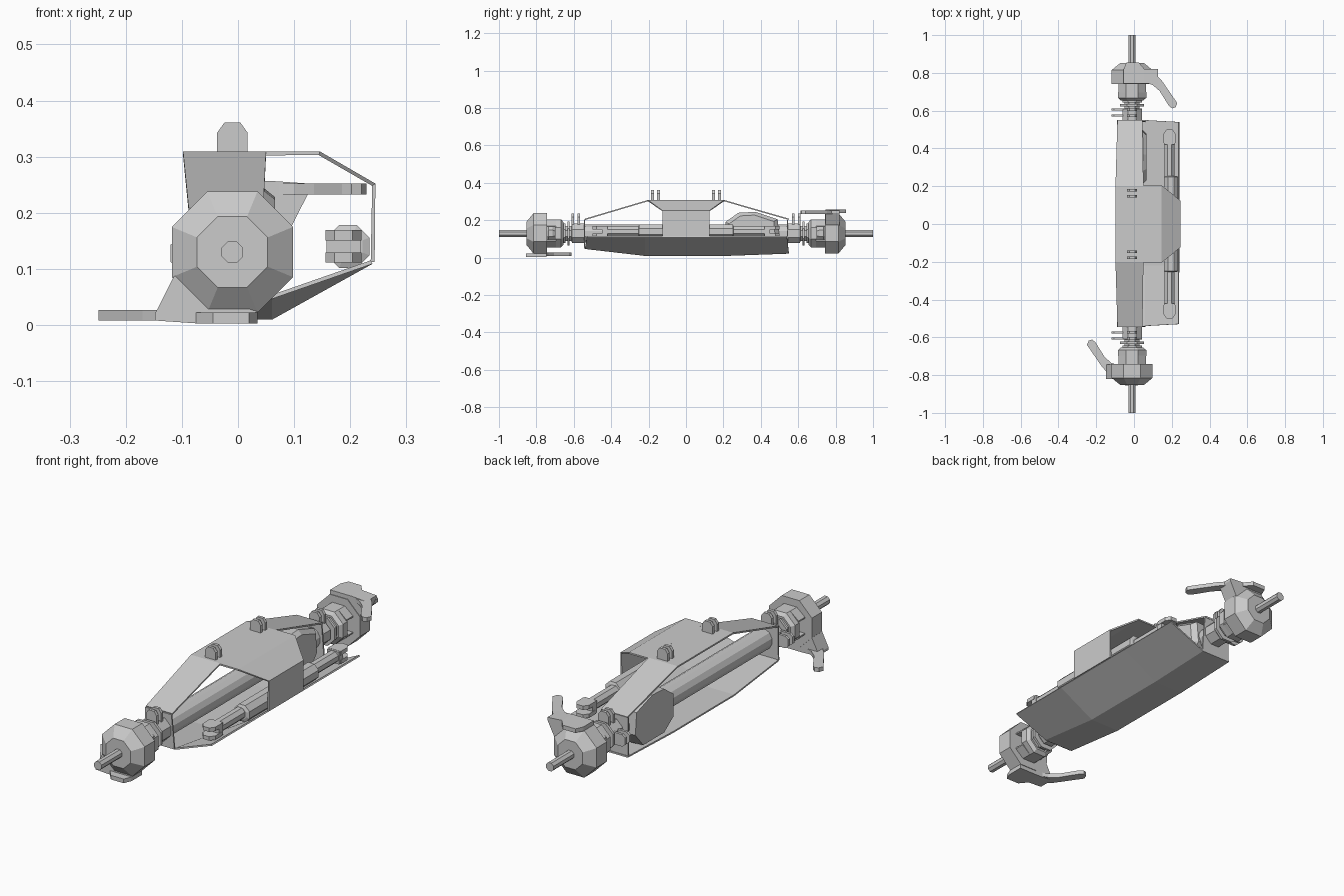
import bpy, bmesh, math
from mathutils import Vector

if "Cube" in bpy.data.objects:
    bpy.data.objects.remove(bpy.data.objects["Cube"])

CX, CZ = -0.01, 0.13          # axle centre line


def make(name, verts, faces, flip=False):
    """Mesh object; flip reflects it through the axle centre for the opposite end."""
    if flip:
        verts = [(2 * CX - x, -y, 2 * CZ - z) for x, y, z in verts]
    me = bpy.data.meshes.new(name)
    me.from_pydata([Vector(v) for v in verts], [], faces)
    bm = bmesh.new()
    bm.from_mesh(me)
    bmesh.ops.recalc_face_normals(bm, faces=bm.faces)
    bm.to_mesh(me)
    bm.free()
    ob = bpy.data.objects.new(name, me)
    bpy.context.collection.objects.link(ob)
    return ob


def skin(name, rings, flip=False):
    """Join closed rings of equal length and cap both ends."""
    n = len(rings[0])
    faces = [(k * n + i, k * n + (i + 1) % n, (k + 1) * n + (i + 1) % n, (k + 1) * n + i)
             for k in range(len(rings) - 1) for i in range(n)]
    faces += [tuple(range(n)), tuple((len(rings) - 1) * n + i for i in range(n))]
    return make(name, [p for r in rings for p in r], faces, flip)


def lathe(name, profile, cx=CX, cz=CZ, n=8):
    """Low-poly turned part along y; profile holds (y, flat-to-centre radius)."""
    k = 1 / math.cos(math.pi / n)
    ang = [(i + 0.5) * 2 * math.pi / n for i in range(n)]
    return skin(name, [[(cx + r * k * math.cos(a), y, cz + r * k * math.sin(a)) for a in ang]
                       for y, r in profile])


def prism(name, pts, axis, a, b, flip=False):
    """Extrude a 2D outline along an axis: x->(y,z), y->(x,z), z->(x,y)."""
    def put(p, d):
        v = list(p)
        v.insert("xyz".index(axis), d)
        return tuple(v)
    return skin(name, [[put(p, a) for p in pts], [put(p, b) for p in pts]], flip)


def box(name, x0, x1, y0, y1, z0, z1):
    return prism(name, [(x0, z0), (x1, z0), (x1, z1), (x0, z1)], "y", y0, y1)


def sheet(name, rows, t=0.007):
    """Folded plate from a grid of points."""
    m = len(rows[0])
    faces = [(r * m + i, r * m + i + 1, (r + 1) * m + i + 1, (r + 1) * m + i)
             for r in range(len(rows) - 1) for i in range(m - 1)]
    ob = make(name, [p for r in rows for p in r], faces)
    mod = ob.modifiers.new("thickness", "SOLIDIFY")
    mod.thickness = t
    mod.offset = 0
    return ob


# axle core
lathe("drive_shaft", [(-1, 0.019), (1, 0.019)])
lathe("axle_tube", [(-0.56, 0.048), (0.56, 0.048)], n=12)

# folded armour: top truss, side guard, skid plate
sheet("top_truss", [[(x0, y, z), (x1, y, z)] for y, z, x0, x1 in
                    ((-0.54, 0.205, -0.088, 0.045), (-0.2, 0.306, -0.098, 0.05),
                     (0.2, 0.306, -0.098, 0.05), (0.55, 0.205, -0.088, 0.045))])
sheet("side_guard", [[(x, -h, z), (x, h, z)] for x, z, h in
                     ((0.05, 0.306, 0.205), (0.145, 0.306, 0.205),
                      (0.242, 0.25, 0.125), (0.24, 0.112, 0.125))])
sheet("skid_plate", [[(-0.09, y, z), (0.06, y, z), (0.238, ye, 0.112)] for y, z, ye in
                     ((-0.54, 0.05, -0.53), (-0.22, 0.013, -0.22),
                      (0.22, 0.013, 0.22), (0.55, 0.025, 0.54))])
for s, zb in ((-1, 0.05), (1, 0.025)):
    y = s * 0.543
    sheet("end_plate", [[(-0.09, y, zb), (0.06, y, zb)], [(-0.088, y, 0.205), (0.045, y, 0.205)]])

# differential housing
diff = [(0.21, 0.19), (0.28, 0.24), (0.37, 0.245), (0.49, 0.205),
        (0.5, 0.1), (0.44, 0.03), (0.28, 0.03), (0.21, 0.08)]
skin("differential", [[(x, 0.35 + (y - 0.35) * k, CZ + (z - CZ) * k) for y, z in diff]
                      for x, k in ((-0.088, 0.95), (0.045, 1), (0.066, 0.85))])


def lug(name, y, zb, zt):
    """Pair of upright link tabs with chamfered tops."""
    pts = [(-0.037, zb), (0.017, zb), (0.017, zt - 0.018), (0.004, zt),
           (-0.024, zt), (-0.037, zt - 0.018)]
    for d in (-0.016, 0.016):
        prism(name, pts, "y", y + d - 0.007, y + d + 0.007)


for s in (-1, 1):
    # link tabs on the truss and the tube ends
    lug("truss_link_tab", s * 0.163, 0.305, 0.361)
    lug("axle_link_tab", s * 0.59, 0.16, 0.235)
    for d in (-0.016, 0.016):
        y = s * 0.59 + d
        prism("side_link_tab", [(-0.04, 0.1), (-0.105, 0.1), (-0.12, 0.112), (-0.12, 0.143),
                                (-0.105, 0.155), (-0.04, 0.155)], "y", y - 0.006, y + 0.006)
    # tube end, collars
    lathe("tube_end", [(s * y, r) for y, r in
                       ((0.545, 0.052), (0.61, 0.052), (0.612, 0.04), (0.67, 0.04))])
    lathe("collar", [(s * 0.622, 0.064), (s * 0.634, 0.064)])
    lathe("collar", [(s * 0.643, 0.052), (s * 0.66, 0.052)])
    # inner yoke with open sides, ball joint inside
    lathe("yoke_base", [(s * 0.655, 0.06), (s * 0.668, 0.075), (s * 0.7, 0.075)])
    for t in (-1, 1):
        prism("yoke_arm", [(CX + x, CZ + t * z) for x, z in
                           ((-0.073, 0.034), (0.073, 0.034), (0.073, 0.04),
                            (0.032, 0.075), (-0.032, 0.075), (-0.073, 0.04))],
              "y", s * 0.695, s * 0.75)
    lathe("drive_joint", [(s * 0.69, 0.025), (s * 0.715, 0.042), (s * 0.735, 0.042), (s * 0.75, 0.025)])
    # hub drum
    lathe("hub_drum", [(s * 0.742, 0.108), (s * 0.815, 0.108), (s * 0.852, 0.063)])

    # steering knuckle base and arm, opposite at the two ends
    flip = s > 0
    prism("knuckle_base", [(-0.1, 0.1), (-0.115, 0.085), (-0.148, 0.02), (-0.148, 0.008),
                           (-0.075, 0.003), (0.035, 0.003), (0.035, 0.024), (-0.02, 0.04)],
          "y", -0.82, -0.745, flip)
    prism("knuckle_foot", [(-0.075, -0.82), (-0.045, -0.856), (0.02, -0.856), (0.035, -0.82)],
          "z", 0.003, 0.022, flip)
    prism("steering_arm", [(-0.08, -0.75), (-0.12, -0.735), (-0.155, -0.705), (-0.205, -0.625),
                           (-0.222, -0.612), (-0.24, -0.618), (-0.249, -0.64), (-0.17, -0.755),
                           (-0.12, -0.81), (-0.08, -0.82)], "z", 0.008, 0.027, flip)

# steering ram
RX, RZ = 0.188, 0.14
lathe("ram_body", [(-0.255, 0.026), (-0.25, 0.038), (0.25, 0.038), (0.255, 0.026)], RX + 0.008, RZ)
for s in (-1, 1):
    lathe("ram_rod", [(s * 0.2, 0.026), (s * 0.44, 0.026)], RX, RZ)
    box("rod_end", RX - 0.03, RX + 0.03, *sorted((s * 0.42, s * 0.45)), RZ - 0.028, RZ + 0.028)
    fork = [(RX - 0.032, s * 0.43), (RX - 0.032, s * 0.478), (RX - 0.016, s * 0.5),
            (RX + 0.016, s * 0.5), (RX + 0.032, s * 0.478), (RX + 0.032, s * 0.43)]
    for z in (RZ - 0.029, RZ + 0.011):
        prism("rod_fork", fork, "z", z, z + 0.018)
